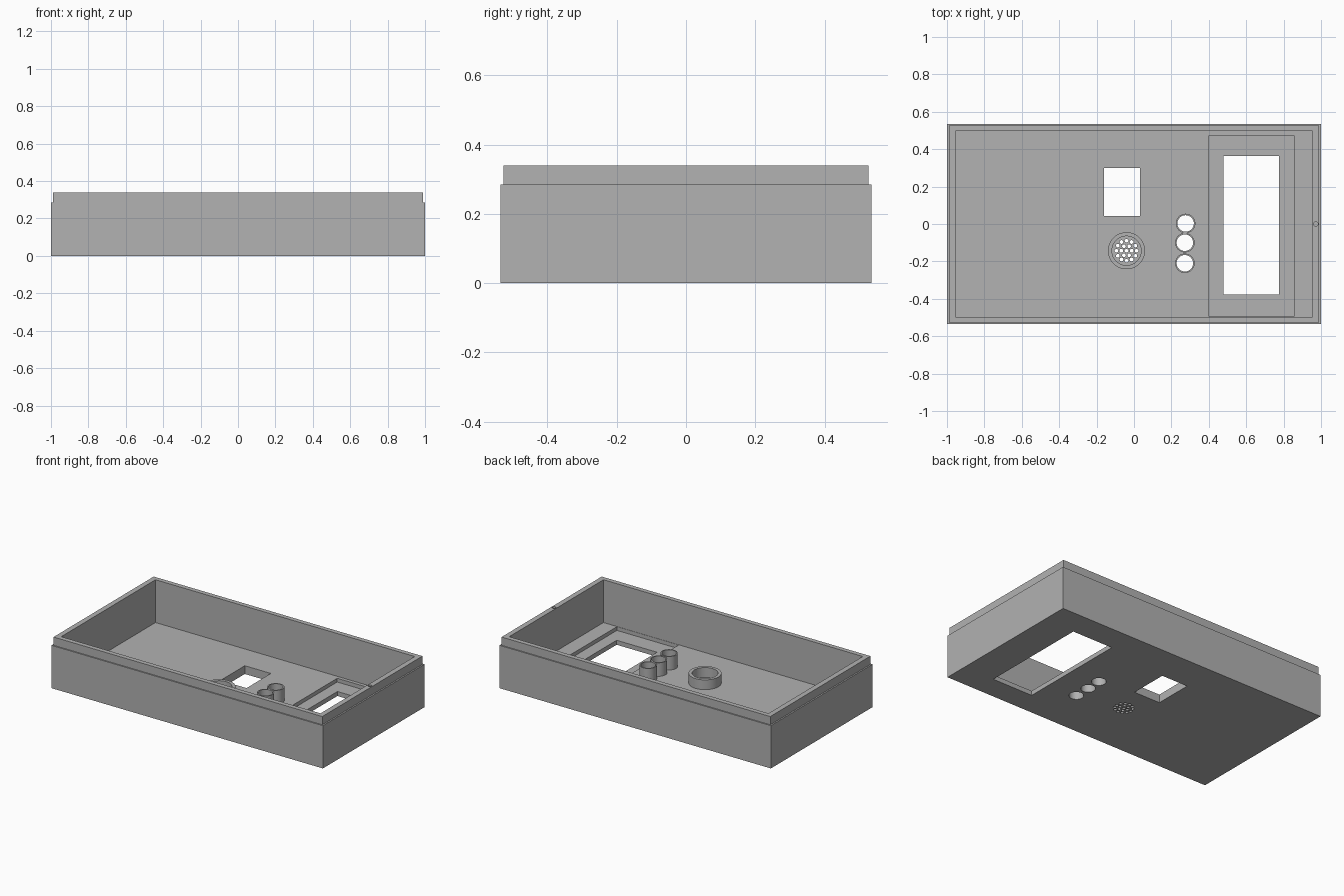
import bpy, bmesh
from math import cos, sin, pi

cube = bpy.data.objects.get("Cube")
if cube:
    bpy.data.objects.remove(cube, do_unlink=True)

grey = bpy.data.materials.new("mid grey")
grey.use_nodes = True
colour = (0.445, 0.445, 0.445, 1)
grey.diffuse_color = colour
grey.node_tree.nodes["Principled BSDF"].inputs["Base Color"].default_value = colour

FLOOR, SHOULDER, TOP = 0.055, 0.285, 0.34


def rectangle(x, y, z, cx=0, cy=0):
    return [(cx + sx * x, cy + sy * y, z)
            for sx, sy in ((-1, -1), (1, -1), (1, 1), (-1, 1))]


def circle(r, z, cx, cy, n):
    return [(cx + r * cos(2 * pi * i / n), cy + r * sin(2 * pi * i / n), z)
            for i in range(n)]


def skin(bm, loops, closed=False):
    """Join matching loops with quads, then cap the ends or close the ring."""
    rings = [[bm.verts.new(p) for p in loop] for loop in loops]
    pairs = list(zip(rings, rings[1:]))
    if closed:
        pairs.append((rings[-1], rings[0]))
    else:
        bm.faces.new(rings[0][::-1])
        bm.faces.new(rings[-1])
    n = len(rings[0])
    for a, b in pairs:
        for i in range(n):
            j = (i + 1) % n
            bm.faces.new((a[i], a[j], b[j], b[i]))


def finish(name, bm):
    bmesh.ops.recalc_face_normals(bm, faces=bm.faces)
    mesh = bpy.data.meshes.new(name)
    bm.to_mesh(mesh)
    bm.free()
    mesh.materials.append(grey)
    obj = bpy.data.objects.new(name, mesh)
    bpy.context.collection.objects.link(obj)
    return obj


def box_cut(bm, x0, x1, y0, y1, z0, z1):
    cx, cy, hx, hy = (x0 + x1) / 2, (y0 + y1) / 2, (x1 - x0) / 2, (y1 - y0) / 2
    skin(bm, [rectangle(hx, hy, z, cx, cy) for z in (z0, z1)])


def round_cut(bm, x, y, r, z0, z1, n):
    skin(bm, [circle(r, z, x, y, n) for z in (z0, z1)])


def tube(name, x, y, outer, inner, z0, z1, n=48):
    bm = bmesh.new()
    skin(bm, [circle(r, z, x, y, n) for r, z in
              ((outer, z0), (outer, z1), (inner, z1), (inner, z0))], closed=True)
    return finish(name, bm)


def carve(target, bm):
    """Subtract the cutter for good and remove it."""
    cutter = finish("cutter", bm)
    cutter.hide_render = True
    mod = target.modifiers.new("cut", 'BOOLEAN')
    mod.operation, mod.solver, mod.object = 'DIFFERENCE', 'EXACT', cutter
    graph = bpy.context.evaluated_depsgraph_get()
    mesh = bpy.data.meshes.new_from_object(target.evaluated_get(graph))
    target.modifiers.clear()
    target.data = mesh
    bpy.data.objects.remove(cutter, do_unlink=True)


# Open tray with a stepped lip
bm = bmesh.new()
skin(bm, [rectangle(1, 0.535, 0), rectangle(1, 0.535, SHOULDER),
          rectangle(0.99, 0.527, SHOULDER), rectangle(0.99, 0.527, TOP),
          rectangle(0.955, 0.496, TOP), rectangle(0.955, 0.496, FLOOR)])
tray = finish("enclosure_tray", bm)

# Shallow display recess in the floor
bm = bmesh.new()
box_cut(bm, 0.4, 0.855, -0.494, 0.473, 0.03, 0.1)
carve(tray, bm)

# Windows, button holes, speaker grille and rim hole
buttons = [(0.276, 0.003), (0.272, -0.1), (0.272, -0.21)]
speaker = (-0.04, -0.143)
bm = bmesh.new()
box_cut(bm, 0.478, 0.776, -0.378, 0.363, -0.1, 0.1)
box_cut(bm, -0.16, 0.032, 0.044, 0.3, -0.1, 0.1)
for x, y in buttons:
    round_cut(bm, x, y, 0.044, -0.1, 0.1, 48)
for radius, count in ((0, 1), (0.028, 6), (0.054, 12)):
    for x, y, _ in circle(radius, 0, *speaker, count):
        round_cut(bm, x, y, 0.01, -0.1, 0.1, 16)
round_cut(bm, 0.972, 0, 0.012, TOP - 0.04, TOP + 0.1, 16)
carve(tray, bm)

# Button guides and speaker collar
parts = [tray]
for i, (x, y) in enumerate(buttons):
    parts.append(tube(f"button_guide_{i + 1}", x, y, 0.052, 0.044, FLOOR, 0.145))
parts.append(tube("speaker_collar", *speaker, 0.099, 0.078, FLOOR, 0.12))

# Smooth the round walls, keep edges crisp
bpy.ops.object.select_all(action='DESELECT')
for part in parts:
    part.select_set(True)
bpy.context.view_layer.objects.active = tray
bpy.ops.object.shade_smooth_by_angle()
